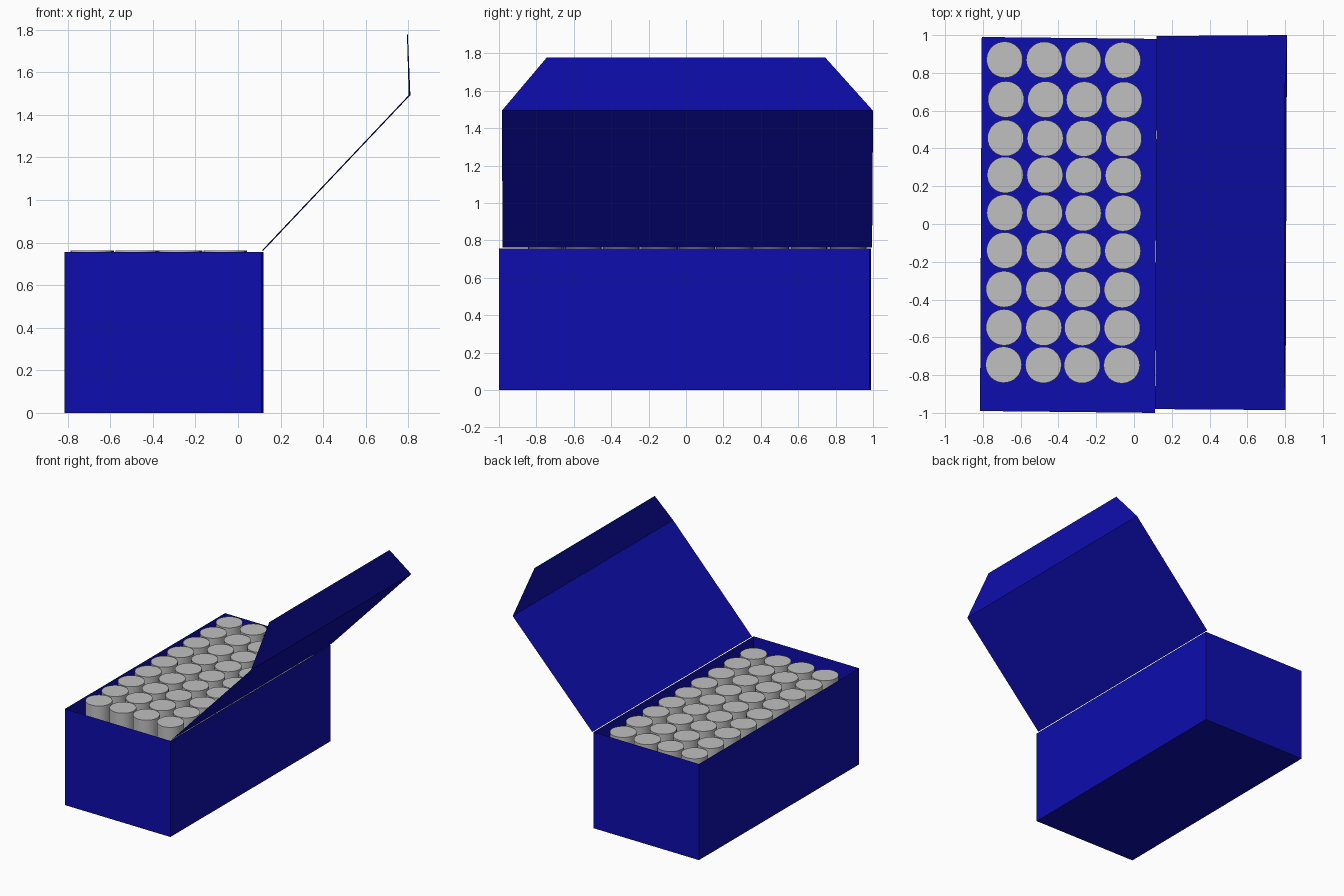
import bpy, bmesh, math

if "Cube" in bpy.data.objects:
    bpy.data.objects.remove(bpy.data.objects["Cube"])


def material(name, rgb):
    m = bpy.data.materials.new(name)
    m.diffuse_color = (*rgb, 1)
    m.use_nodes = True
    m.node_tree.nodes["Principled BSDF"].inputs["Base Color"].default_value = m.diffuse_color
    return m


blue = material("deep blue card", (0.004, 0.004, 0.42))
grey = material("light grey", (0.53, 0.53, 0.53))


def add_mesh(name, verts, faces, mat):
    me = bpy.data.meshes.new(name)
    me.from_pydata(verts, [], faces)
    me.materials.append(mat)
    ob = bpy.data.objects.new(name, me)
    bpy.context.collection.objects.link(ob)
    return ob


# Open-topped box of thin card, slightly skewed
H = 0.757
base = [(-0.815, -0.99), (0.111, -1.0), (0.12, 0.98), (-0.806, 0.99)]
add_mesh("box", [(x, y, z) for z in (0, H) for x, y in base],
         [(3, 2, 1, 0)] + [(i, (i + 1) % 4, (i + 1) % 4 + 4, i + 4) for i in range(4)], blue)

# Lid hinged on the right edge, with a tapered tuck flap
add_mesh("lid",
         [(0.112, -0.98, 0.763), (0.12, 0.995, 0.763),
          (0.802, -0.985, 1.493), (0.81, 1.0, 1.493),
          (0.794, -0.745, 1.777), (0.798, 0.745, 1.777)],
         [(0, 1, 3, 2), (2, 3, 5, 4)], blue)

# Grid of round sticks standing in the box: 4 columns by 9 rows
rows = [0.87, 0.66, 0.455, 0.26, 0.06, -0.14, -0.345, -0.547, -0.745]
shifts = [0, 0.007, 0.005, 0.003, 0.001, 0, -0.003, -0.003, -0.005]
columns = [-0.685, -0.475, -0.27, -0.06]
for r, (y, dx) in enumerate(zip(rows, shifts)):
    for c, x in enumerate(columns):
        top = 0.764
        bpy.ops.mesh.primitive_cylinder_add(vertices=32, radius=0.096, depth=top - 0.004,
                                            location=(x + dx, y - 0.001 * c, (top + 0.004) / 2))
        ob = bpy.context.object
        ob.name = f"stick_{r + 1}_{c + 1}"
        ob.data.materials.append(grey)
        bpy.ops.object.shade_smooth_by_angle(angle=math.radians(30))
